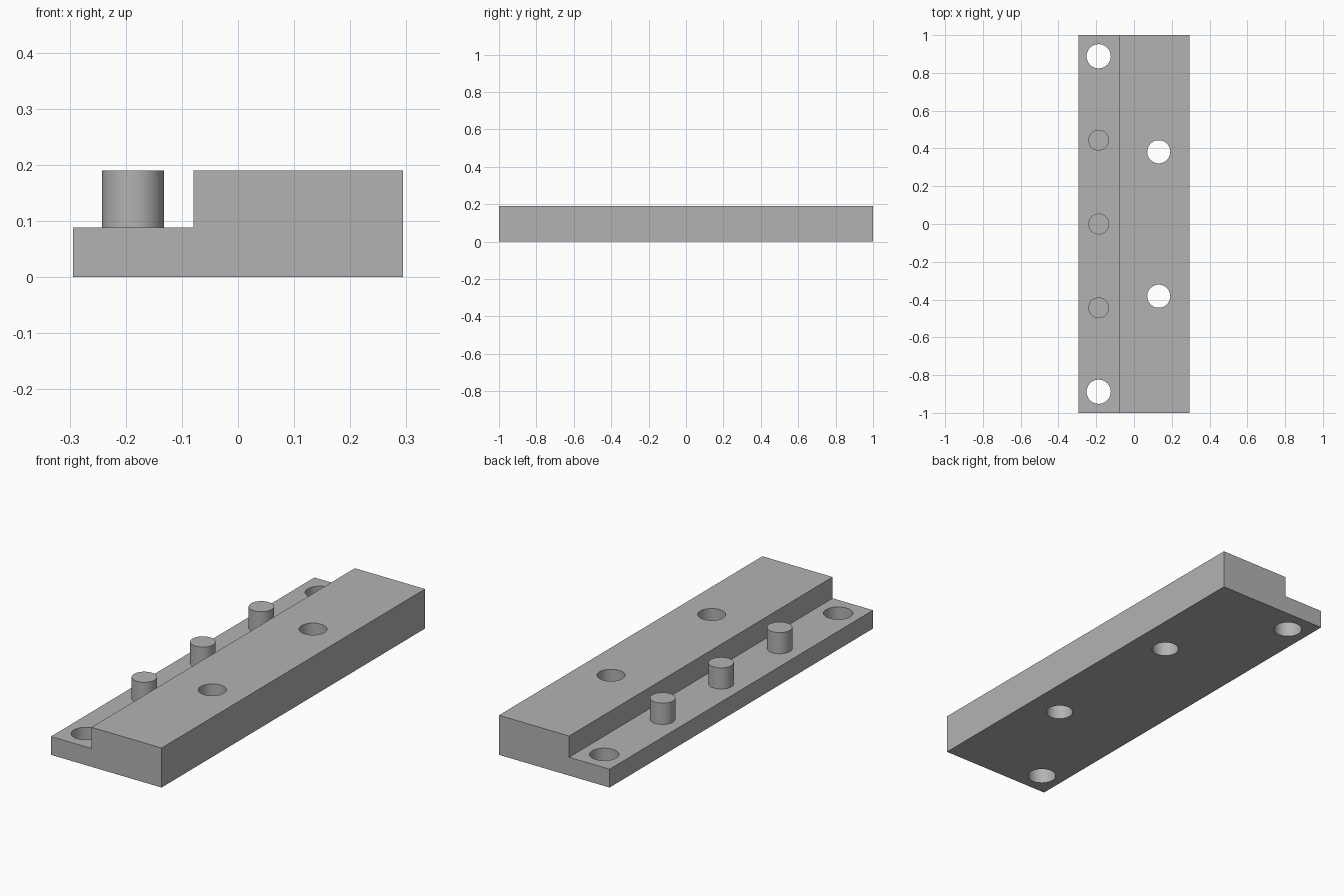
import bpy
import bmesh
from mathutils import Matrix

if "Cube" in bpy.data.objects:
    bpy.data.objects.remove(bpy.data.objects["Cube"], do_unlink=True)

grey = bpy.data.materials.new("plain_grey")
grey.use_nodes = True
color = (0.45, 0.45, 0.45, 1)
grey.diffuse_color = color
grey.node_tree.nodes["Principled BSDF"].inputs["Base Color"].default_value = color

LEFT, STEP, RIGHT = -0.294, -0.079, 0.294
LOW, HIGH = 0.088, 0.19
ROW_X = -0.187


def finish(name, bm):
    bmesh.ops.recalc_face_normals(bm, faces=bm.faces)
    mesh = bpy.data.meshes.new(name)
    bm.to_mesh(mesh)
    bm.free()
    mesh.materials.append(grey)
    obj = bpy.data.objects.new(name, mesh)
    bpy.context.collection.objects.link(obj)
    return obj


def add_cylinder(bm, x, y, radius, bottom, top):
    bmesh.ops.create_cone(
        bm, cap_ends=True, segments=64, radius1=radius, radius2=radius,
        depth=top - bottom, matrix=Matrix.Translation((x, y, (bottom + top) / 2)))


def smooth(obj):
    bpy.ops.object.select_all(action='DESELECT')
    obj.select_set(True)
    bpy.context.view_layer.objects.active = obj
    bpy.ops.object.shade_smooth_by_angle()


# Stepped bar: an L-shaped profile extruded along y
bm = bmesh.new()
profile = [(LEFT, 0), (RIGHT, 0), (RIGHT, HIGH), (STEP, HIGH), (STEP, LOW), (LEFT, LOW)]
face = bm.faces.new([bm.verts.new((x, -1, z)) for x, z in profile])
side = bmesh.ops.extrude_face_region(bm, geom=[face])["geom"]
bmesh.ops.translate(bm, vec=(0, 2, 0), verts=[v for v in side if isinstance(v, bmesh.types.BMVert)])
bar = finish("stepped_bar", bm)

# Through holes: two at the ends of the ledge, two in the raised part
bm = bmesh.new()
for sign in (-1, 1):
    add_cylinder(bm, ROW_X, sign * 0.888, 0.064, -0.1, 0.3)
    add_cylinder(bm, 0.131, sign * 0.382, 0.061, -0.1, 0.3)
cutter = finish("hole_cutter", bm)
cutter.hide_render = True

cut = bar.modifiers.new("holes", 'BOOLEAN')
cut.operation = 'DIFFERENCE'
cut.solver = 'EXACT'
cut.object = cutter
bpy.context.view_layer.objects.active = bar
bpy.ops.object.modifier_apply(modifier=cut.name)
bpy.data.objects.remove(cutter, do_unlink=True)
smooth(bar)

# Three pegs standing on the ledge, level with the raised top
for name, y in (("front_peg", -0.444), ("middle_peg", 0), ("back_peg", 0.444)):
    bm = bmesh.new()
    add_cylinder(bm, ROW_X, y, 0.055, LOW - 0.01, HIGH)
    smooth(finish(name, bm))
